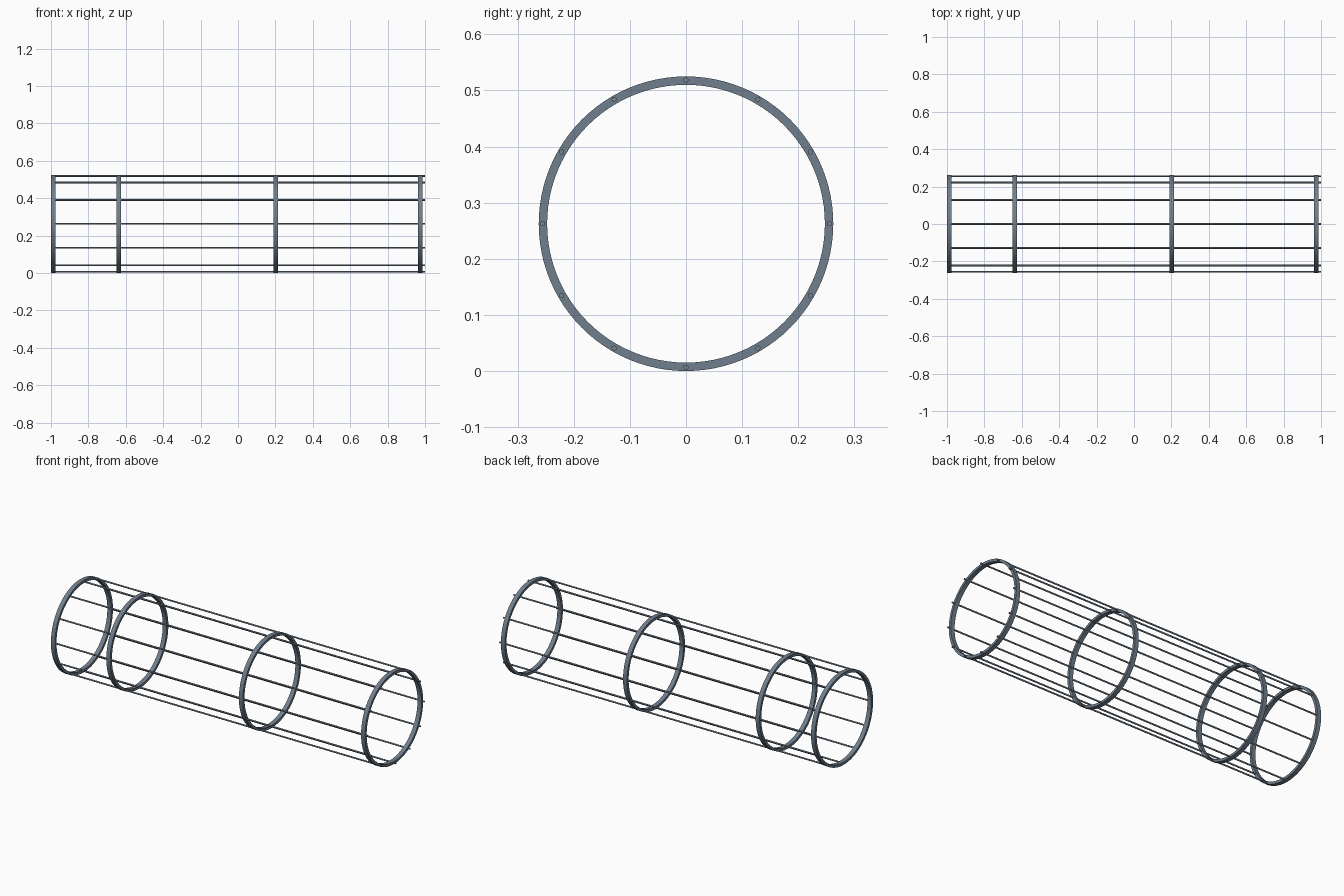
import bpy, bmesh, math
from mathutils import Matrix

if "Cube" in bpy.data.objects:
    bpy.data.objects.remove(bpy.data.objects["Cube"])

R_OUT, R_IN, RING_W = 0.2625, 0.2475, 0.025
ROD_R, ROD_ORBIT, ROD_COUNT = 0.0045, 0.256, 12
SEG = 96


def material(name, rgb):
    m = bpy.data.materials.new(name)
    m.diffuse_color = (*rgb, 1)
    m.use_nodes = True
    m.node_tree.nodes["Principled BSDF"].inputs["Base Color"].default_value = m.diffuse_color
    return m


steel = material("slate_steel", (0.162, 0.213, 0.270))
rod_steel = material("rod_steel", (0.19, 0.235, 0.28))


def add_object(name, bm, mat):
    bmesh.ops.recalc_face_normals(bm, faces=bm.faces)
    me = bpy.data.meshes.new(name)
    bm.to_mesh(me)
    bm.free()
    me.materials.append(mat)
    ob = bpy.data.objects.new(name, me)
    bpy.context.collection.objects.link(ob)
    bpy.ops.object.select_all(action='DESELECT')
    ob.select_set(True)
    bpy.context.view_layer.objects.active = ob
    bpy.ops.object.shade_smooth_by_angle(angle=math.radians(40))
    return ob


# Flat hoop: rectangular section swept round the x axis
def hoop(name, x):
    bm = bmesh.new()
    h = RING_W / 2
    section = [(x - h, R_IN), (x + h, R_IN), (x + h, R_OUT), (x - h, R_OUT)]
    loops = []
    for i in range(SEG):
        a = 2 * math.pi * i / SEG
        loops.append([bm.verts.new((px, r * math.sin(a), R_OUT + r * math.cos(a)))
                      for px, r in section])
    for i in range(SEG):
        a, b = loops[i], loops[(i + 1) % SEG]
        for k in range(4):
            n = (k + 1) % 4
            bm.faces.new((a[k], a[n], b[n], b[k]))
    return add_object(name, bm, steel)


for name, x in (("left_end_hoop", -0.9875), ("left_inner_hoop", -0.637),
                ("middle_hoop", 0.202), ("right_end_hoop", 0.975)):
    hoop(name, x)

# Long rods joining the hoops, poking out past the right end
x0, x1 = -0.99, 1.0
for i in range(ROD_COUNT):
    a = 2 * math.pi * i / ROD_COUNT
    bm = bmesh.new()
    place = Matrix.Translation(((x0 + x1) / 2, ROD_ORBIT * math.sin(a),
                                R_OUT + ROD_ORBIT * math.cos(a)))
    bmesh.ops.create_cone(bm, cap_ends=True, segments=16, radius1=ROD_R, radius2=ROD_R,
                          depth=x1 - x0, matrix=place @ Matrix.Rotation(math.pi / 2, 4, 'Y'))
    add_object(f"long_rod_{i + 1}", bm, rod_steel)
